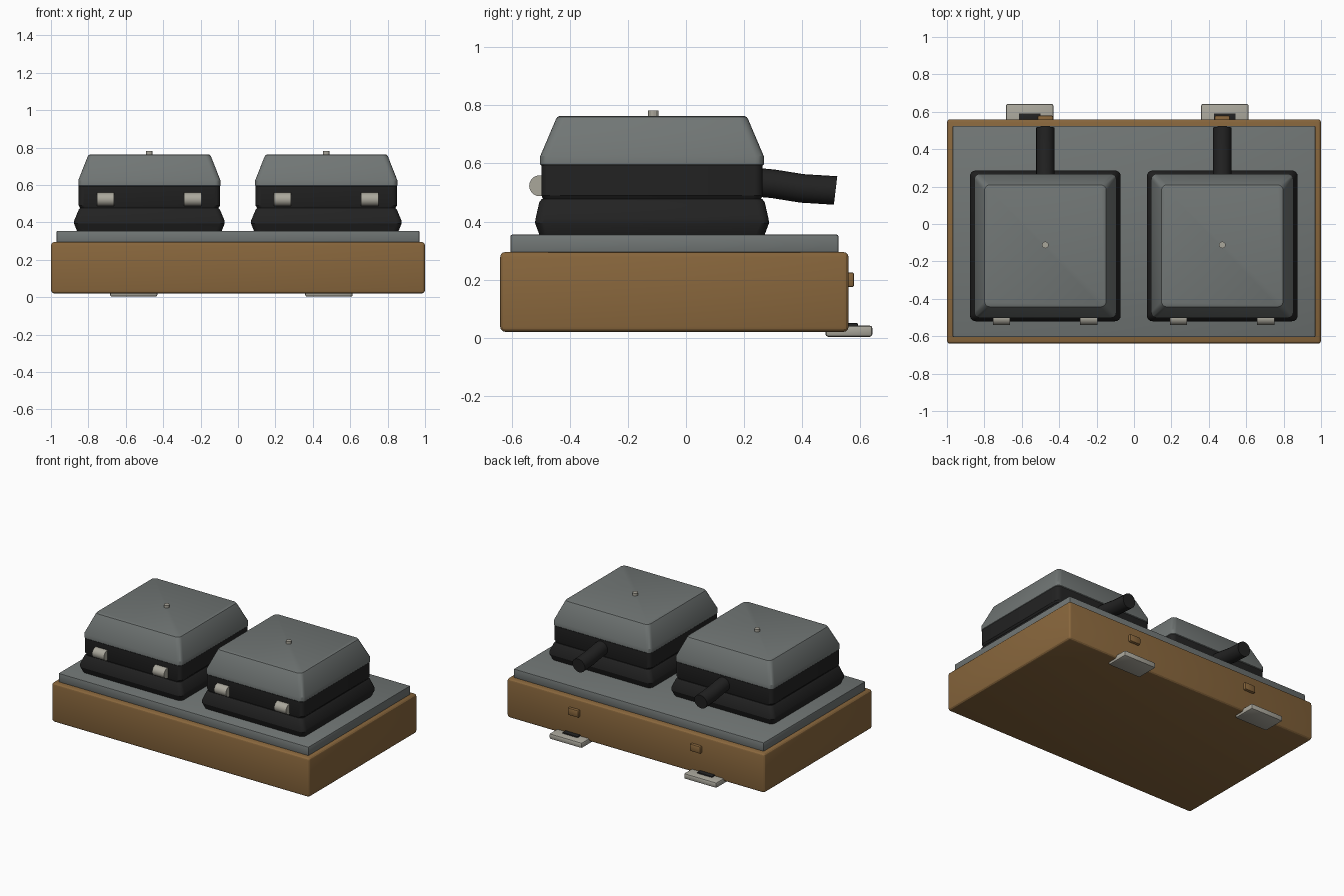
import bpy, bmesh, math
from mathutils import Vector

if "Cube" in bpy.data.objects:
    bpy.data.objects.remove(bpy.data.objects["Cube"])


def material(name, rgb):
    m = bpy.data.materials.new(name)
    m.use_nodes = True
    m.diffuse_color = (*rgb, 1)
    m.node_tree.nodes["Principled BSDF"].inputs["Base Color"].default_value = (*rgb, 1)
    return m


wood = material("brown wood", (0.25, 0.135, 0.046))
grey = material("slate grey", (0.165, 0.182, 0.178))
black = material("matte black", (0.016, 0.016, 0.016))
steel = material("pale metal", (0.40, 0.385, 0.33))


def finish(bm, name, mat):
    bmesh.ops.recalc_face_normals(bm, faces=bm.faces)
    mesh = bpy.data.meshes.new(name)
    bm.to_mesh(mesh)
    bm.free()
    ob = bpy.data.objects.new(name, mesh)
    bpy.context.collection.objects.link(ob)
    mesh.materials.append(mat)
    bpy.ops.object.select_all(action='DESELECT')
    ob.select_set(True)
    bpy.context.view_layer.objects.active = ob
    bpy.ops.object.shade_smooth_by_angle(angle=math.radians(28))
    return ob


def box(name, mat, lo, hi, bevel=0.0, segments=2):
    bm = bmesh.new()
    bmesh.ops.create_cube(bm, size=1)
    lo, hi = Vector(lo), Vector(hi)
    for v in bm.verts:
        v.co = (lo + hi) / 2 + v.co * (hi - lo)
    if bevel:
        bmesh.ops.bevel(bm, geom=bm.edges[:], offset=bevel, segments=segments,
                        profile=0.5, affect='EDGES')
    return finish(bm, name, mat)


def skin(bm, rings):
    """Bridge rings of points and cap both ends."""
    loops = [[bm.verts.new(p) for p in r] for r in rings]
    n = len(loops[0])
    for a, b in zip(loops, loops[1:]):
        for i in range(n):
            j = (i + 1) % n
            bm.faces.new((a[i], a[j], b[j], b[i]))
    bm.faces.new(loops[0][::-1])
    bm.faces.new(loops[-1])


def rounded_square(cx, cy, hx, hy, z, radius, steps=4):
    pts = []
    for k, (sx, sy) in enumerate(((1, 1), (-1, 1), (-1, -1), (1, -1))):
        for i in range(steps + 1):
            a = math.pi / 2 * (k + i / steps)
            pts.append((cx + sx * (hx - radius) + radius * math.cos(a),
                        cy + sy * (hy - radius) + radius * math.sin(a), z))
    return pts


def shell(name, mat, cx, cy, profile):
    """Stack of rounded squares: (half x, half y, z, corner radius)."""
    bm = bmesh.new()
    skin(bm, [rounded_square(cx, cy, *p) for p in profile])
    return finish(bm, name, mat)


def tube(name, mat, path, radius, axis, segments):
    """Round bar with rings square to a main axis, 'x' or 'y'."""
    bm = bmesh.new()
    rings = []
    for p in path:
        ring = []
        for i in range(segments):
            a = 2 * math.pi * i / segments
            c, s = radius * math.cos(a), radius * math.sin(a)
            ring.append(Vector(p) + Vector((0, c, s) if axis == 'x' else (c, 0.12 * s, s)))
        rings.append(ring)
    skin(bm, rings)
    return finish(bm, name, mat)


# Wooden base and metal top plate
box("wooden_base", wood, (-1, -0.64, 0.02), (1, 0.56, 0.295), 0.018, 3)
box("top_plate", grey, (-0.97, -0.605, 0.29), (0.97, 0.525, 0.355), 0.007)

CY = -0.117
for side, x in (("right", -0.474), ("left", 0.472)):
    # Lower and upper black housings
    shell(side + "_lower_housing", black, x, CY, [
        (0.385, 0.386, 0.35, 0.03), (0.403, 0.403, 0.395, 0.03),
        (0.402, 0.401, 0.41, 0.03), (0.378, 0.388, 0.467, 0.03),
        (0.370, 0.380, 0.477, 0.03)])
    shell(side + "_upper_housing", black, x, CY, [
        (0.365, 0.372, 0.47, 0.03), (0.378, 0.381, 0.49, 0.03),
        (0.378, 0.381, 0.60, 0.03)])
    # Sloping grey lid
    shell(side + "_lid", grey, x, CY, [
        (0.374, 0.378, 0.59, 0.03), (0.380, 0.385, 0.597, 0.03),
        (0.380, 0.385, 0.625, 0.03), (0.330, 0.331, 0.752, 0.03),
        (0.325, 0.326, 0.760, 0.028), (0.315, 0.316, 0.764, 0.025)])
    # Small knob on the lid
    bm = bmesh.new()
    bmesh.ops.create_cone(bm, cap_ends=True, segments=12, radius1=0.018,
                          radius2=0.018, depth=0.03)
    bmesh.ops.translate(bm, verts=bm.verts, vec=(x, -0.112, 0.767))
    finish(bm, side + "_lid_knob", steel)
    # Rear handle, drooping slightly
    tube(side + "_handle", black, [(x, 0.22, 0.537), (x, 0.30, 0.53),
                                   (x, 0.40, 0.514), (x, 0.515, 0.507)], 0.049, 'y', 20)
    # Front hinge barrels
    for n, dx in (("outer", -0.234), ("inner", 0.232)):
        tube(f"{side}_{n}_hinge", steel, [(x + dx - 0.046, -0.504, 0.523),
                                          (x + dx + 0.046, -0.504, 0.523)], 0.036, 'x', 20)
    # Rear button, steel foot tab and its dark clip
    box(side + "_rear_button", wood, (x - 0.042, 0.54, 0.174), (x + 0.042, 0.579, 0.225), 0.008)
    tab = x + 0.014 if side == "left" else x - 0.084
    box(side + "_foot_tab", steel, (tab - 0.127, 0.48, 0.003), (tab + 0.127, 0.642, 0.042), 0.01)
    box(side + "_tab_clip", black, (tab - 0.058, 0.54, 0.03), (tab + 0.058, 0.592, 0.05), 0.003)
